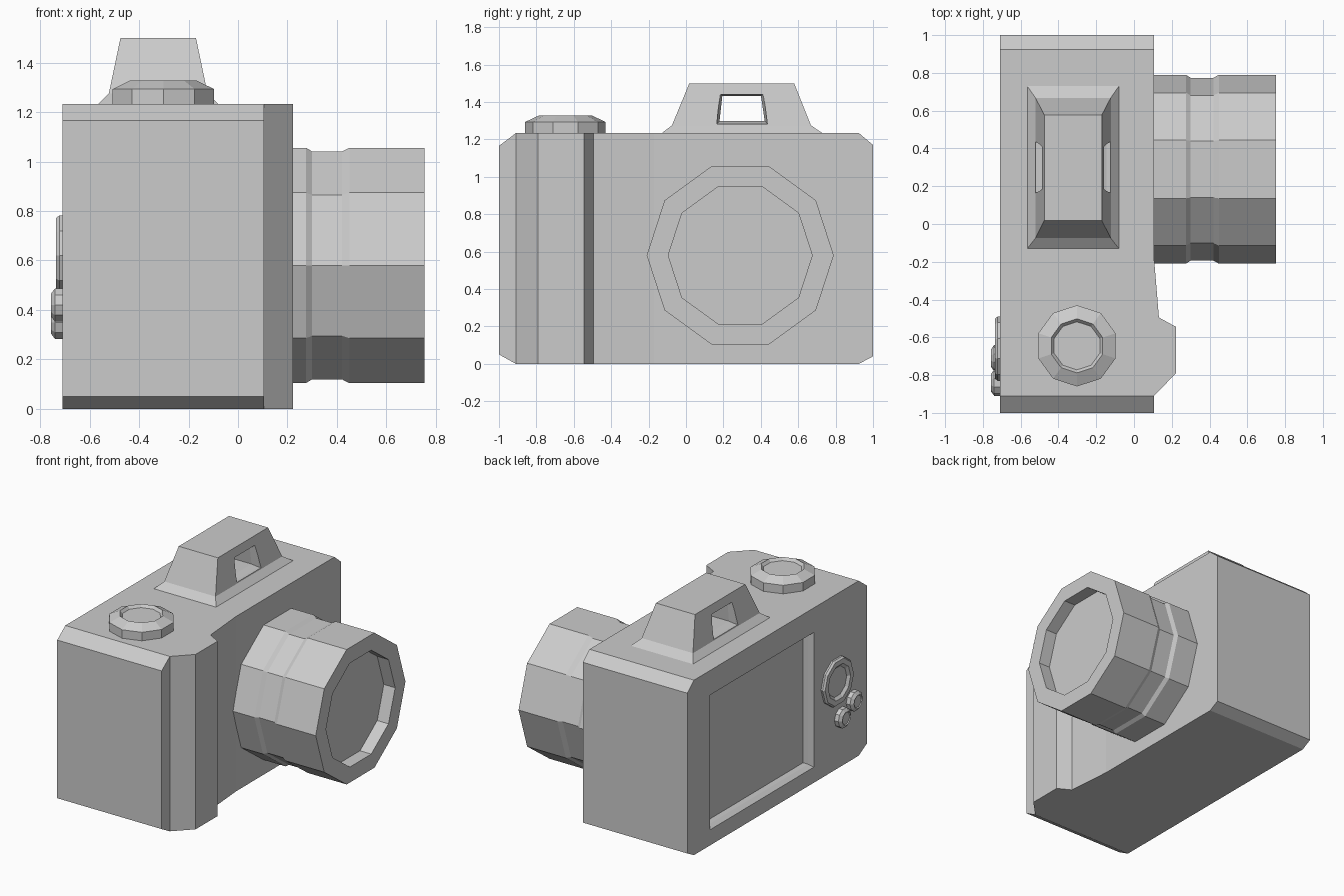
import bpy, bmesh, math
from mathutils import Vector

if "Cube" in bpy.data.objects:
    bpy.data.objects.remove(bpy.data.objects["Cube"])


def loft(name, rings):
    """Closed flat-shaded solid through a sequence of equal-length rings."""
    bm = bmesh.new()
    vr = [[bm.verts.new(p) for p in ring] for ring in rings]
    n = len(vr[0])
    for a, b in zip(vr, vr[1:]):
        for i in range(n):
            j = (i + 1) % n
            bm.faces.new((a[i], a[j], b[j], b[i]))
    bm.faces.new(vr[0][::-1])
    bm.faces.new(vr[-1])
    bmesh.ops.recalc_face_normals(bm, faces=bm.faces)
    me = bpy.data.meshes.new(name)
    bm.to_mesh(me)
    bm.free()
    ob = bpy.data.objects.new(name, me)
    bpy.context.collection.objects.link(ob)
    return ob


def lathe(name, origin, axis, profile, sides=10):
    """Revolve (height, radius) pairs about an axis; corners start on the y axis."""
    o, a, u = Vector(origin), Vector(axis), Vector((0, 1, 0))
    v = a.cross(u)
    turns = [2 * math.pi * i / sides for i in range(sides)]
    return loft(name, [[o + a * h + (u * math.cos(t) + v * math.sin(t)) * r
                        for t in turns] for h, r in profile])


def cut(target, cutter):
    cutter.hide_render = True
    mod = target.modifiers.new("cut", 'BOOLEAN')
    mod.operation = 'DIFFERENCE'
    mod.solver = 'EXACT'
    mod.object = cutter
    bpy.context.view_layer.objects.active = target
    bpy.ops.object.modifier_apply(modifier=mod.name)
    bpy.data.objects.remove(cutter, do_unlink=True)


# Body with grip: sections along y as (y, front x, bottom z, top z)
BACK = -0.71
sections = [(-1, .105, .05, 1.165), (-.91, .105, 0, 1.233), (-.79, .223, 0, 1.233),
            (-.545, .223, 0, 1.233), (-.495, .132, 0, 1.233), (-.17, .105, 0, 1.233),
            (.925, .105, 0, 1.233), (1, .105, .04, 1.17)]
body = loft("camera_body", [[(BACK, y, b), (x, y, b), (x, y, t), (BACK, y, t)]
                            for y, x, b, t in sections])

# Recessed rear screen with a bevelled lip
def screen_ring(x, inset):
    y0, y1, z0, z1 = -.41 + inset, .745 - inset, .11 + inset, 1.06 - inset
    return [(x, y0, z0), (x, y1, z0), (x, y1, z1), (x, y0, z1)]

cut(body, loft("screen_cutter", [screen_ring(BACK - .1, 0), screen_ring(BACK, 0),
                                 screen_ring(BACK + .03, .02),
                                 screen_ring(BACK + .07, .02)]))

# Viewfinder hump: rectangles as (z, x min, x max, y min, y max)
levels = [(1.20, -.565, -.08, -.13, .73), (1.233, -.565, -.08, -.13, .73),
          (1.275, -.522, -.123, -.075, .668), (1.5, -.475, -.17, .018, .578)]
hump = loft("viewfinder_hump", [[(x0, y0, z), (x1, y0, z), (x1, y1, z), (x0, y1, z)]
                                for z, x0, x1, y0, y1 in levels])

# Viewfinder window running right through the hump
def window_ring(x, s):
    return [(x, .165 + s, 1.283 + s), (x, .435 - s, 1.283 + s),
            (x, .415 - s, 1.445 - s), (x, .18 + s, 1.445 - s)]

cut(hump, loft("window_cutter", [window_ring(x, s) for x, s in
               ((-.7, 0), (-.5, 0), (-.46, .014), (-.19, .014), (-.145, 0), (.05, 0))]))

# Lens barrel with grooved ring and recessed glass
lathe("lens", (0, .29, .58), (1, 0, 0),
      [(.05, .5), (.275, .5), (.30, .484), (.42, .484), (.45, .5),
       (.753, .5), (.753, .385), (.665, .385)])

# Top dial with a dished cap
lathe("top_dial", (-.302, -.645, 1.233), (0, 0, 1),
      [(-.03, .215), (.06, .215), (.094, .143), (.075, .127)])

# Rear control wheel and two buttons
lathe("control_wheel", (BACK, -.66, .62), (-1, 0, 0),
      [(-.03, .17), (.012, .17), (.025, .16), (.025, .125), (.008, .105)])
for i, (y, z) in enumerate(((-.71, .35), (-.84, .42))):
    lathe(f"rear_button_{i + 1}", (BACK, y, z), (-1, 0, 0),
          [(-.03, .07), (.03, .07), (.046, .048), (.04, .042)])
